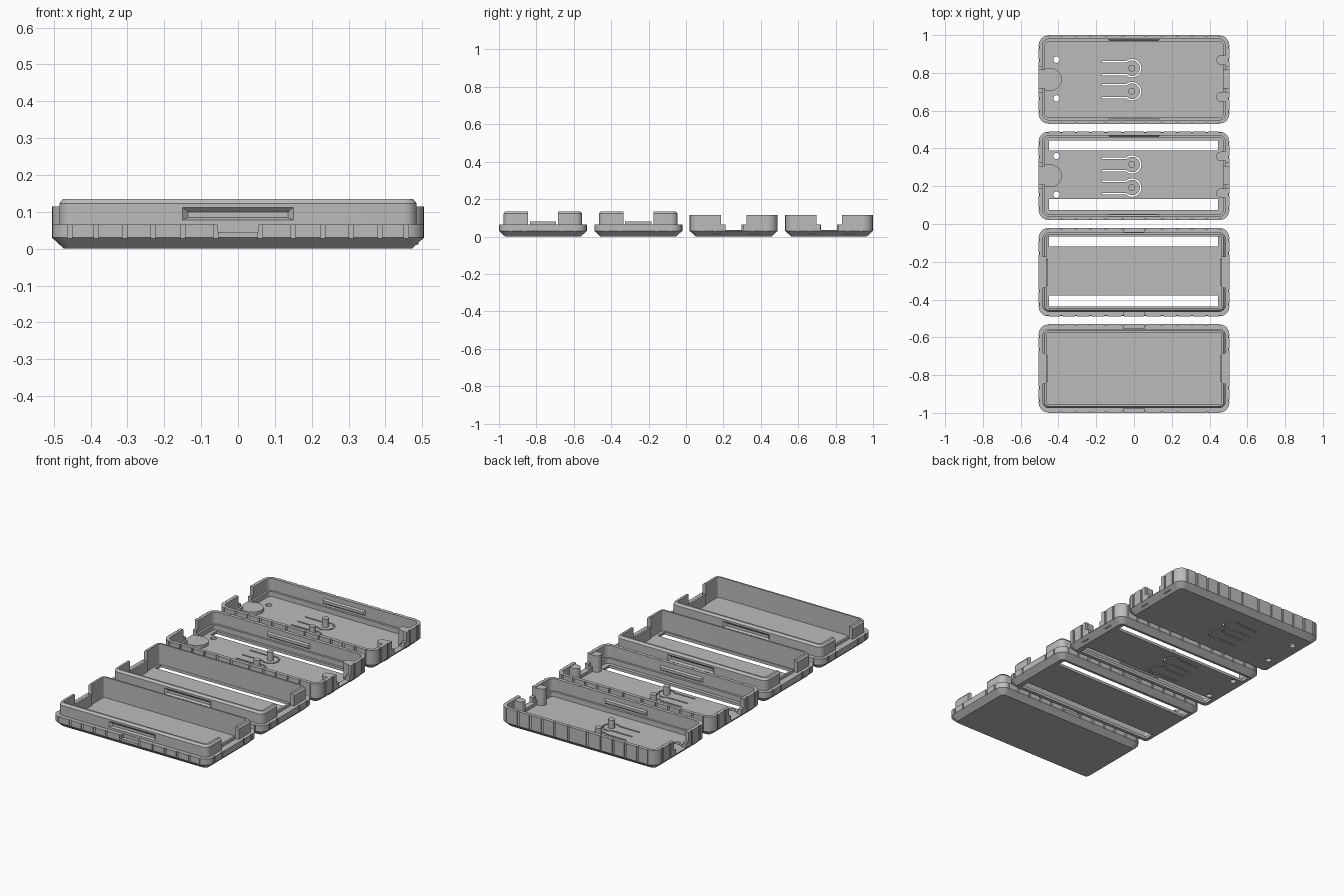
import bpy, bmesh
from math import pi, cos, sin

cube = bpy.data.objects.get("Cube")
if cube:
    bpy.data.objects.remove(cube, do_unlink=True)

gray = bpy.data.materials.new("plain_gray")
gray.use_nodes = True
gray.diffuse_color = (0.5, 0.5, 0.5, 1)
gray.node_tree.nodes["Principled BSDF"].inputs["Base Color"].default_value = (0.5, 0.5, 0.5, 1)

FLOOR = 0.016


def finish(name, bm):
    bmesh.ops.recalc_face_normals(bm, faces=bm.faces)
    mesh = bpy.data.meshes.new(name)
    bm.to_mesh(mesh)
    bm.free()
    mesh.materials.append(gray)
    obj = bpy.data.objects.new(name, mesh)
    bpy.context.collection.objects.link(obj)
    return obj


def select(obj):
    bpy.ops.object.select_all(action='DESELECT')
    obj.select_set(True)
    bpy.context.view_layer.objects.active = obj


def smooth(obj):
    select(obj)
    bpy.ops.object.shade_smooth_by_angle(angle=0.5)


def loft(bm, rings):
    """Skin a stack of closed rings and cap both ends."""
    loops = [[bm.verts.new(p) for p in ring] for ring in rings]
    n = len(loops[0])
    for a, b in zip(loops, loops[1:]):
        for i in range(n):
            j = (i + 1) % n
            bm.faces.new((a[i], a[j], b[j], b[i]))
    bm.faces.new(loops[0])
    bm.faces.new(loops[-1])


def prism(bm, outline, z0, z1):
    loft(bm, [[(x, y, z) for x, y in outline] for z in (z0, z1)])


def box(bm, x0, x1, y0, y1, z0, z1):
    prism(bm, [(x0, y0), (x1, y0), (x1, y1), (x0, y1)], z0, z1)


def arc(cx, cy, r, a0, a1, n):
    return [(cx + r * cos(a0 + (a1 - a0) * i / n),
             cy + r * sin(a0 + (a1 - a0) * i / n)) for i in range(n + 1)]


def disc(bm, x, y, r, z0, z1, n=20):
    prism(bm, arc(x, y, r, 0, 2 * pi, n)[:-1], z0, z1)


def rounded(hx, hy, z, cy):
    """Rounded rectangle ring; the corner centres stay fixed."""
    pts = []
    for k, (sx, sy) in enumerate(((1, 1), (-1, 1), (-1, -1), (1, -1))):
        r = max(hx - 0.45, 0.006)
        pts += arc(sx * (hx - r), sy * (hy - r), r, k * pi / 2, (k + 1) * pi / 2, 6)
    return [(x, y + cy, z) for x, y in pts]


def keyhole_slit(bm, cy):
    """Thin slit outlining a flexible push button."""
    cx, tail, half, w = -0.01, -0.17, 0.034, 0.004
    outer = arc(cx, cy, 0.049, -2.3, 2.3, 24)
    inner = arc(cx, cy, 0.041, 2.3, -2.3, 24)
    path = [(tail, cy - half - w), (-0.043, cy - half - w)] + outer
    path += [(-0.043, cy + half + w), (tail, cy + half + w),
             (tail, cy + half - w), (-0.04, cy + half - w)] + inner
    path += [(-0.04, cy - half + w), (tail, cy - half + w)]
    prism(bm, path, -0.05, FLOOR + 0.02)


def cut(obj, bm):
    cutter = finish("cutter", bm)
    cutter.hide_render = True
    mod = obj.modifiers.new("cut", 'BOOLEAN')
    mod.operation, mod.solver, mod.object = 'DIFFERENCE', 'EXACT', cutter
    mod.use_self = True
    select(obj)
    bpy.ops.object.modifier_apply(modifier=mod.name)
    bpy.data.objects.remove(cutter, do_unlink=True)


def grip_grooves(bm, cy, top):
    for x in (0.06, 0.15, 0.23, 0.307, 0.385, 0.457):
        for sx in (-1, 1):
            for sy in (-1, 1):
                y = cy + sy * 0.24
                box(bm, sx * x - 0.006, sx * x + 0.006, y - 0.011, y + 0.011, 0.028, top)
    for y in (-0.17, -0.1, 0.1, 0.17):
        for sx in (-1, 1):
            box(bm, sx * 0.51 - 0.011, sx * 0.51 + 0.011,
                cy + y - 0.006, cy + y + 0.006, 0.028, top)


def long_slots(bm, cy):
    for y0, y1 in ((0.135, 0.188), (-0.182, -0.123)):
        box(bm, -0.45, 0.445, cy + y0, cy + y1, -0.05, 0.03)


def lipped_tray(name, cy, slotted):
    rings = ((0.472, 0.202, 0), (0.505, 0.235, 0.03), (0.505, 0.235, 0.065),
             (0.485, 0.21, 0.065), (0.485, 0.21, 0.123), (0.475, 0.2, 0.135),
             (0.462, 0.19, 0.135), (0.462, 0.19, FLOOR))
    bm = bmesh.new()
    loft(bm, [rounded(*r, cy) for r in rings])
    tray = finish(name, bm)
    bm = bmesh.new()
    grip_grooves(bm, cy, 0.08)
    for s in (-1, 1):
        # gap in the end lip, thumb notch in the rim
        x0, x1 = sorted((s * 0.44, s * 0.495))
        box(bm, x0, x1, cy - 0.08, cy + 0.08, 0.065, 0.2)
        y0, y1 = sorted((cy + s * 0.212, cy + s * 0.225))
        box(bm, -0.055, 0.055, y0, cy + s * 0.25 if s > 0 else y1, 0.045, 0.075) if s > 0 else \
            box(bm, -0.055, 0.055, cy - 0.25, y1, 0.045, 0.075)
        # tapered snap recess in the long lip
        loft(bm, [[(-hx, cy + s * y, z0), (hx, cy + s * y, z0),
                   (hx, cy + s * y, z1), (-hx, cy + s * y, z1)]
                  for hx, y, z0, z1 in ((0.156, 0.215, 0.076, 0.117), (0.136, 0.198, 0.084, 0.1))])
    if slotted:
        long_slots(bm, cy)
    cut(tray, bm)
    smooth(tray)
    # low plates closing the gaps in the end lip
    bm = bmesh.new()
    for s in (-1, 1):
        x0, x1 = sorted((s * 0.455, s * 0.467))
        box(bm, x0, x1, cy - 0.07, cy + 0.07, 0.01, 0.08)
    finish(name + "_end_plates", bm)


def walled_tray(name, cy, slotted):
    rings = ((0.472, 0.202, 0), (0.505, 0.235, 0.03), (0.505, 0.235, 0.115),
             (0.484, 0.214, 0.115), (0.484, 0.214, 0.045), (0.472, 0.202, 0.045),
             (0.472, 0.202, FLOOR))
    bm = bmesh.new()
    loft(bm, [rounded(*r, cy) for r in rings])
    tray = finish(name, bm)
    bm = bmesh.new()
    grip_grooves(bm, cy, 0.13)
    # stepped cable openings in both ends
    steps = [(-0.068, 0.15), (-0.068, 0.063), (-0.045, 0.063), (-0.045, 0.034),
             (0.05, 0.034), (0.05, 0.063), (0.068, 0.063), (0.068, 0.15)]
    for s in (-1, 1):
        loft(bm, [[(s * x, cy + y, z) for y, z in steps] for x in (0.46, 0.53)])
    for y in (-0.1, 0.105):
        disc(bm, -0.41, cy + y, 0.017, -0.05, 0.05)
    for y in (-0.062, 0.06):
        keyhole_slit(bm, cy + y)
    if slotted:
        long_slots(bm, cy)
    cut(tray, bm)
    smooth(tray)
    # button pins
    bm = bmesh.new()
    for y in (-0.062, 0.06):
        disc(bm, -0.012, cy + y, 0.018, 0.005, 0.065)
    smooth(finish(name + "_button_pins", bm))
    # half-round pad by one opening
    bm = bmesh.new()
    prism(bm, [(-0.485, cy - 0.06)] + arc(-0.442, cy, 0.06, -pi / 2, pi / 2, 16)
          + [(-0.485, cy + 0.06)], 0.012, 0.034)
    smooth(finish(name + "_cable_pad", bm))
    # rounded posts beside the other opening
    bm = bmesh.new()
    for y in (-0.092, 0.103):
        prism(bm, [(0.49, cy + y + 0.025)] + arc(0.46, cy + y, 0.025, pi / 2, 3 * pi / 2, 10)
              + [(0.49, cy + y - 0.025)], 0.012, 0.112)
    smooth(finish(name + "_end_posts", bm))
    # snap ridges inside the long walls
    bm = bmesh.new()
    for s in (-1, 1):
        loft(bm, [[(-hx, cy + s * y, z0), (hx, cy + s * y, z0),
                   (hx, cy + s * y, z1), (-hx, cy + s * y, z1)]
                  for hx, y, z0, z1 in ((0.14, 0.218, 0.055, 0.09), (0.13, 0.205, 0.065, 0.08))])
    finish(name + "_snap_ridges", bm)


lipped_tray("front_plain_tray", -0.765, False)
lipped_tray("front_slotted_tray", -0.255, True)
walled_tray("rear_slotted_tray", 0.255, True)
walled_tray("rear_plain_tray", 0.765, False)
